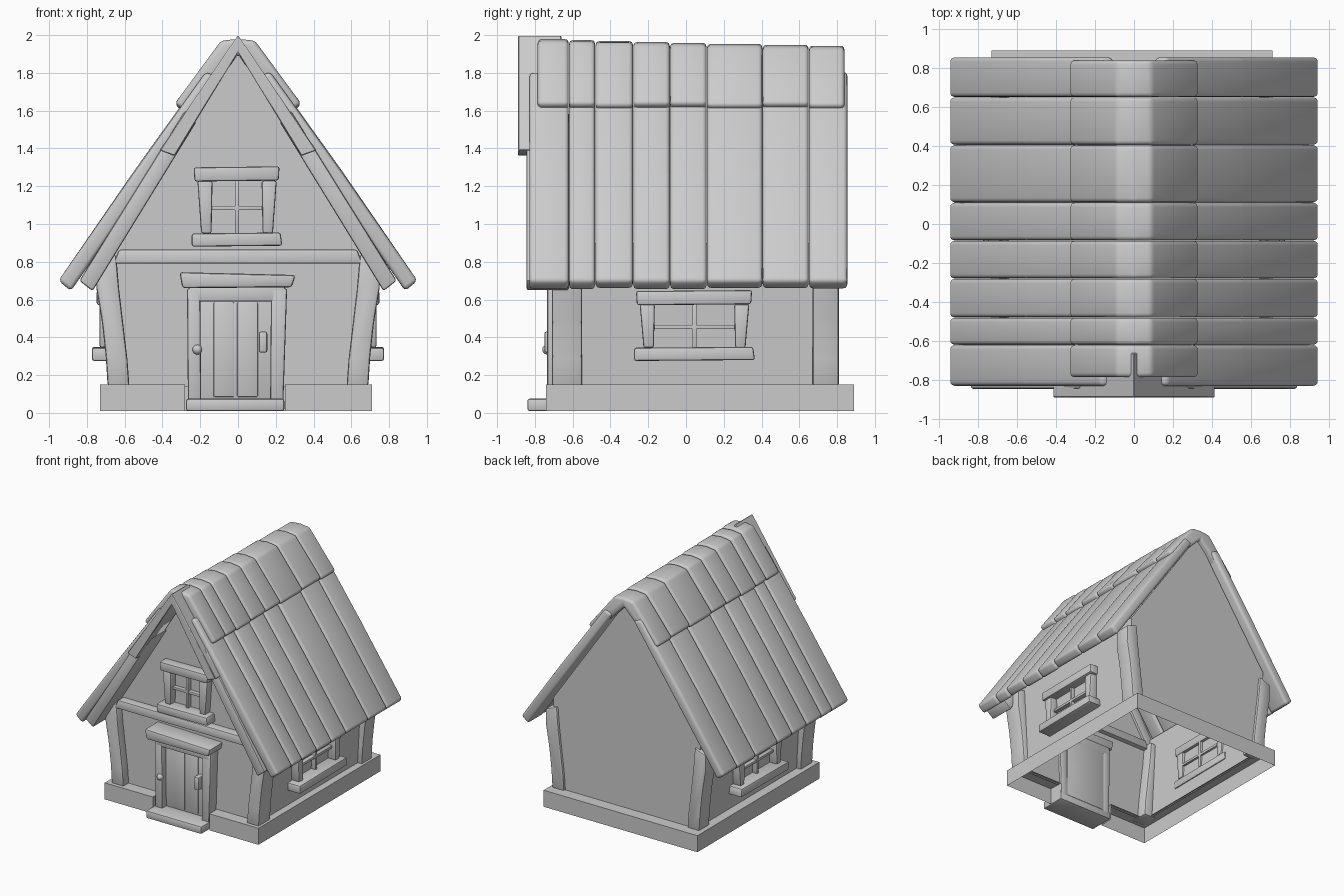
import bpy, bmesh, math, random
from mathutils import Vector

if "Cube" in bpy.data.objects:
    bpy.data.objects.remove(bpy.data.objects["Cube"])

random.seed(4)


def finish(name, bm, angle=40):
    me = bpy.data.meshes.new(name)
    bm.to_mesh(me)
    bm.free()
    for p in me.polygons:
        p.use_smooth = True
    me.set_sharp_from_angle(angle=math.radians(angle))
    ob = bpy.data.objects.new(name, me)
    bpy.context.collection.objects.link(ob)
    return ob


def place(axis, u, v, d):
    # profile (u, v) in the plane across the axis, d along the axis
    return Vector((u, d, v)) if axis == 'y' else Vector((d, u, v))


def prism(name, pts, axis, a, b, bevel=0.012, seg=2):
    bm = bmesh.new()
    lo = [bm.verts.new(place(axis, u, v, a)) for u, v in pts]
    hi = [bm.verts.new(place(axis, u, v, b)) for u, v in pts]
    n = len(pts)
    bm.faces.new(lo)
    bm.faces.new(hi[::-1])
    for i in range(n):
        j = (i + 1) % n
        bm.faces.new((lo[i], hi[i], hi[j], lo[j]))
    bmesh.ops.recalc_face_normals(bm, faces=bm.faces[:])
    if bevel:
        bmesh.ops.bevel(bm, geom=bm.edges[:], offset=bevel, segments=seg,
                        profile=0.5, affect='EDGES', clamp_overlap=True)
    return finish(name, bm)


def rect(u0, u1, v0, v1):
    return [(u0, v0), (u1, v0), (u1, v1), (u0, v1)]


def mirrored(pts, s):
    return [(s * u, v) for u, v in pts]


def sheet(name, polys):
    bm = bmesh.new()
    for poly in polys:
        bm.faces.new([bm.verts.new(p) for p in poly])
    bmesh.ops.remove_doubles(bm, verts=bm.verts[:], dist=1e-4)
    bmesh.ops.recalc_face_normals(bm, faces=bm.faces[:])
    return finish(name, bm)


# House walls: hollow shell, open underneath
FRONT, BACK = -0.64, 0.79
gable = [(-0.65, 0.14), (0.65, 0.14), (0.69, 0.9), (0, 1.9), (-0.69, 0.9)]
walls = [[(x, y, z) for x, z in gable] for y in (FRONT, BACK)]
for i, j in ((1, 2), (4, 0)):
    (xa, za), (xb, zb) = gable[i], gable[j]
    walls.append([(xa, FRONT, za), (xa, BACK, za), (xb, BACK, zb), (xb, FRONT, zb)])
sheet("walls", walls)

# Foundation: open-bottomed skirt with a gap at the door
outer = [(-0.28, -0.62), (-0.28, -0.74), (-0.73, -0.74), (-0.73, 0.89),
         (0.71, 0.89), (0.71, -0.74), (0.25, -0.74), (0.25, -0.62)]
inner = [(-0.28, -0.62), (-0.28, -0.62), (-0.64, -0.62), (-0.64, 0.78),
         (0.64, 0.78), (0.64, -0.62), (0.25, -0.62), (0.25, -0.62)]
skirt = []
for i in range(len(outer) - 1):
    (a, b), (c, d) = outer[i], outer[i + 1]
    skirt.append([(a, b, 0.01), (c, d, 0.01), (c, d, 0.15), (a, b, 0.15)])
    top = []
    for x, y in (outer[i], outer[i + 1], inner[i + 1], inner[i]):
        if (x, y, 0.15) not in top:
            top.append((x, y, 0.15))
    if len(top) > 2:
        skirt.append(top)
sheet("foundation", skirt)

# Curved corner posts
post = [(0.575, 0.14), (0.69, 0.14), (0.70, 0.3), (0.72, 0.48), (0.75, 0.66),
        (0.75, 0.8), (0.645, 0.84), (0.63, 0.66), (0.605, 0.45), (0.585, 0.28)]
for s, side in ((1, "right"), (-1, "left")):
    prism("front_post_" + side, mirrored(post, s), 'y', -0.71, -0.55, 0.015)
    prism("back_post_" + side, mirrored(post, s), 'y', 0.67, 0.81, 0.015)

# Cross beam under the gable
prism("front_beam", [(-0.66, 0.79), (0.66, 0.79), (0.63, 0.865), (-0.63, 0.865)],
      'y', -0.71, -0.6)

# Roof planks in two tiers, eight rows
rows = [(-0.825, -0.625), (-0.615, -0.485), (-0.475, -0.285), (-0.275, -0.09),
        (-0.08, 0.105), (0.115, 0.4), (0.41, 0.645), (0.655, 0.85)]
lower = [(0.17, 1.81), (0.56, 1.265), (0.95, 0.70), (0.885, 0.65), (0.10, 1.78)]
ridge = [(-0.335, 1.635), (-0.09, 1.97), (0, 1.98), (0.09, 1.97), (0.335, 1.635),
         (0.27, 1.59), (0, 1.9), (-0.27, 1.59)]
for k, (a, b) in enumerate(rows):
    for s, side in ((1, "right"), (-1, "left")):
        j = random.uniform(-0.006, 0.004)
        pts = [(s * u, v + j * (u < 0.9)) for u, v in lower]
        prism(f"roof_plank_{side}_{k}", pts, 'y', a - 0.004, b + 0.004, 0.022, 3)
    drop = 0.005 * k
    j = random.uniform(-0.008, 0.008)
    pts = [(u, v - (drop if v > 1.7 else j)) for u, v in ridge]
    prism(f"ridge_plank_{k}", pts, 'y', a + (0.04 if k == 0 else -0.004),
          b + 0.004 - (0.015 if k == 7 else 0), 0.022, 3)

# Front barge boards
prism("upper_barge_board", [(0, 2.0), (0.415, 1.39), (0.335, 1.36), (0, 1.91),
                            (-0.335, 1.36), (-0.415, 1.39)], 'y', -0.89, -0.66, 0.005, 1)
for s, side in ((1, "right"), (-1, "left")):
    prism("lower_barge_board_" + side,
          mirrored([(0.28, 1.60), (0.84, 0.70), (0.77, 0.645), (0.22, 1.54)], s),
          'y', -0.845, -0.62, 0.012)


def window(name, axis, u0, u1, z0, z1, wall, s):
    """Framed window; s is the outward direction along the axis."""
    def part(n, pts, out, bev=0.012, back=-0.02):
        a, b = sorted((wall + s * back, wall + s * out))
        prism(f"{name}_{n}", pts, axis, a, b, bev)
    f, m = 0.065, (u0 + u1) / 2
    part("jamb_a", [(u0 - f + 0.01, z0), (u0, z0), (u0 + 0.005, z1), (u0 - f - 0.01, z1)], 0.065)
    part("jamb_b", [(u1, z0), (u1 + f - 0.01, z0), (u1 + f + 0.01, z1), (u1 - 0.005, z1)], 0.065)
    part("head", [(u0 - f - 0.025, z1 - 0.005), (u1 + f + 0.02, z1), (u1 + f + 0.025, z1 + 0.075),
                  (u0 - f - 0.03, z1 + 0.07)], 0.08)
    part("sill", [(u0 - f - 0.04, z0 - 0.07), (u1 + f + 0.04, z0 - 0.065),
                  (u1 + f + 0.03, z0 + 0.005), (u0 - f - 0.04, z0)], 0.105)
    zm = z0 + (z1 - z0) * 0.48
    part("upright_bar", rect(m - 0.011, m + 0.011, z0, z1), 0.035, 0.003)
    part("cross_bar", rect(u0, u1, zm - 0.011, zm + 0.011), 0.033, 0.003)


window("gable_window", 'y', -0.14, 0.13, 0.95, 1.23, FRONT, -1)
window("right_window", 'x', -0.17, 0.26, 0.345, 0.575, 0.668, 1)
window("left_window", 'x', -0.17, 0.26, 0.345, 0.575, -0.668, -1)

# Door, its frame, canopy and step
prism("door", rect(-0.205, 0.18, 0.07, 0.6), 'y', -0.68, -0.62, 0.008)
for i in (-0.075, 0.05):
    prism("door_batten", rect(i - 0.055, i + 0.055, 0.085, 0.585), 'y', -0.686, -0.66, 0.006)
prism("door_jamb_left", [(-0.265, 0.05), (-0.195, 0.05), (-0.2, 0.66), (-0.27, 0.66)], 'y', -0.735, -0.62)
prism("door_jamb_right", [(0.17, 0.05), (0.24, 0.05), (0.26, 0.66), (0.175, 0.66)], 'y', -0.735, -0.62)
prism("door_head", rect(-0.26, 0.25, 0.59, 0.67), 'y', -0.735, -0.62)
prism("door_canopy", [(-0.295, 0.66), (0.285, 0.665), (0.305, 0.73), (-0.31, 0.745)], 'y', -0.81, -0.62, 0.015)
prism("door_step", rect(-0.275, 0.245, 0.01, 0.075), 'y', -0.84, -0.62, 0.012)
prism("door_plate", rect(0.11, 0.155, 0.32, 0.43), 'y', -0.75, -0.66, 0.01)
bm = bmesh.new()
bmesh.ops.create_uvsphere(bm, u_segments=12, v_segments=8, radius=0.026)
bmesh.ops.translate(bm, verts=bm.verts[:], vec=(-0.215, -0.735, 0.335))
finish("door_knob", bm, 80)
